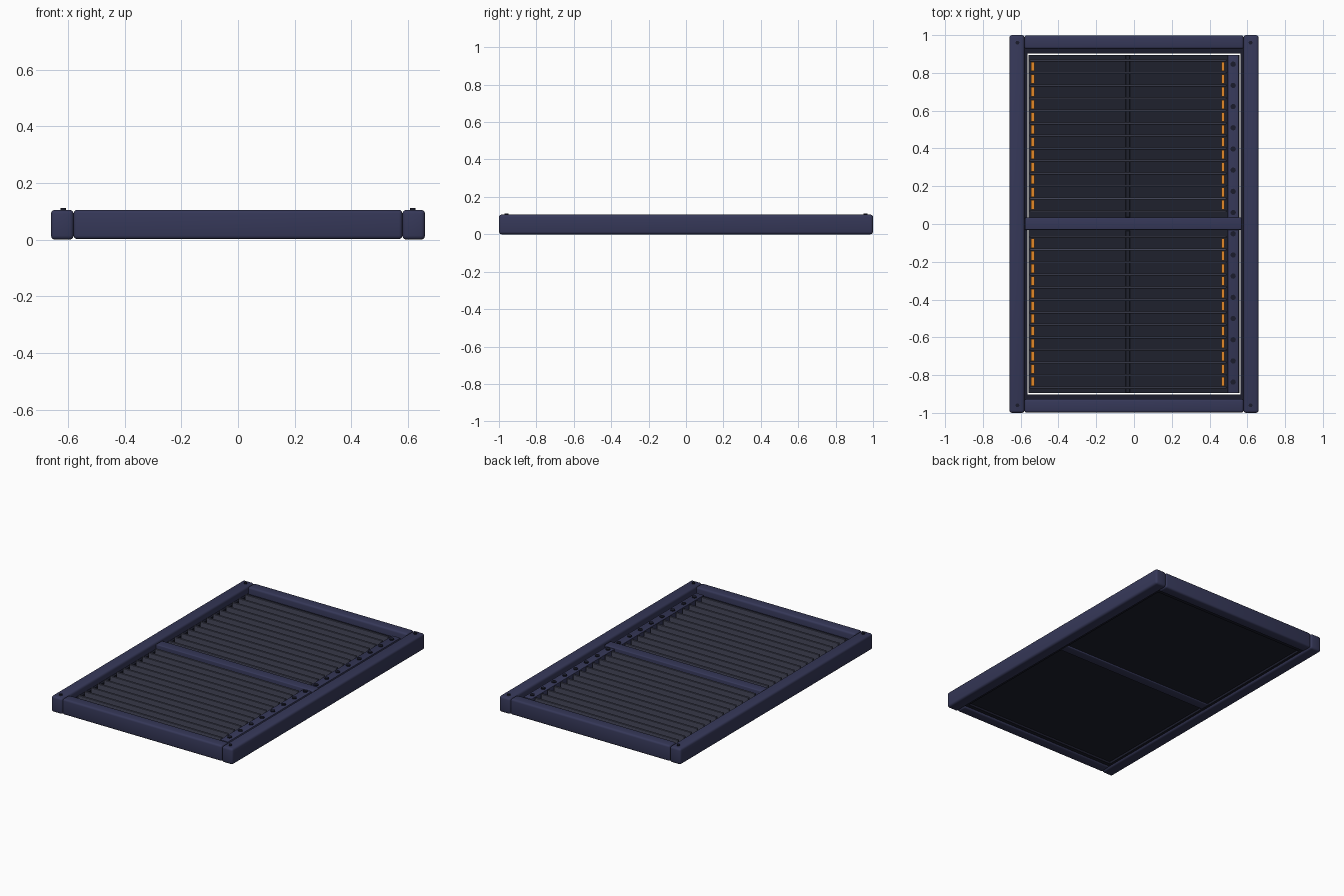
import bpy, bmesh, math
from mathutils import Matrix, Vector

if "Cube" in bpy.data.objects:
    bpy.data.objects.remove(bpy.data.objects["Cube"])


def material(name, rgb):
    m = bpy.data.materials.new(name)
    m.diffuse_color = (*rgb, 1)
    m.use_nodes = True
    m.node_tree.nodes["Principled BSDF"].inputs["Base Color"].default_value = m.diffuse_color
    return m


FRAME = material("frame_blue", (0.036, 0.039, 0.098))
BLADE = material("blade_grey", (0.062, 0.066, 0.105))
PANEL = material("panel_dark", (0.013, 0.015, 0.027))
DARK = material("fastener_dark", (0.011, 0.012, 0.025))
ORANGE = material("clip_orange", (0.78, 0.25, 0.02))


def finish(bm, name, mat):
    me = bpy.data.meshes.new(name)
    bm.to_mesh(me)
    bm.free()
    me.materials.append(mat)
    ob = bpy.data.objects.new(name, me)
    bpy.context.collection.objects.link(ob)
    bpy.ops.object.select_all(action='DESELECT')
    bpy.context.view_layer.objects.active = ob
    ob.select_set(True)
    bpy.ops.object.shade_smooth_by_angle(angle=math.radians(35))
    return ob


def add_box(bm, x, y, z):
    """Box from (min, max) ranges."""
    size = Vector((x[1] - x[0], y[1] - y[0], z[1] - z[0]))
    mid = Vector((x[0] + x[1], y[0] + y[1], z[0] + z[1])) / 2
    bmesh.ops.create_cube(bm, size=1, matrix=Matrix.Translation(mid) @ Matrix.Diagonal((*size, 1)))


def boxes(name, ranges, mat, bevel=0.0, segments=3):
    bm = bmesh.new()
    for r in ranges:
        add_box(bm, *r)
    if bevel:
        bmesh.ops.bevel(bm, geom=bm.edges[:], offset=bevel, segments=segments,
                        profile=0.5, affect='EDGES')
    return finish(bm, name, mat)


def studs(name, points, radius, z0, z1, mat):
    bm = bmesh.new()
    for x, y in points:
        bmesh.ops.create_cone(bm, cap_ends=True, segments=16, radius1=radius, radius2=radius,
                              depth=z1 - z0, matrix=Matrix.Translation((x, y, (z0 + z1) / 2)))
    return finish(bm, name, mat)


# outer frame: side stiles and end rails
for side, s in (("left", -1), ("right", 1)):
    boxes(side + "_stile", [(sorted((s * 0.58, s * 0.66)), (-1, 1), (0, 0.105))], FRAME, 0.014)
for side, s in (("front", -1), ("back", 1)):
    boxes(side + "_rail", [((-0.58, 0.58), sorted((s * 0.927, s * 0.998)), (0.002, 0.105))],
          FRAME, 0.012)

# recessed lip around the opening
boxes("inner_lip",
      [(sorted((s * 0.564, s * 0.59)), (-0.94, 0.94), (0.012, 0.06)) for s in (-1, 1)] +
      [((-0.564, 0.564), sorted((s * 0.902, s * 0.94)), (0.012, 0.06)) for s in (-1, 1)], DARK)

# middle rail
boxes("middle_rail", [((-0.577, 0.57), (-0.031, 0.034), (0.014, 0.095))], FRAME, 0.006)

# backing panel, with a hairline gap to the lip
boxes("back_panel", [((-0.558, 0.558), (-0.896, 0.896), (0.022, 0.034))], PANEL)

# centre support bars behind the blades
boxes("centre_bars", [((-0.046, -0.02), sorted((s * 0.034, s * 0.895)), (0.03, 0.044))
                      for s in (-1, 1)], PANEL, 0.003, 1)

# upright blades and the clips between them
pitch, first, count = 0.0665, 0.0685, 13
for half, s in (("back", 1), ("front", -1)):
    ys = [s * (first + i * pitch) for i in range(count)]
    boxes(half + "_blades", [((-0.553, 0.49), (y - 0.006, y + 0.006), (0.032, 0.088)) for y in ys],
          BLADE, 0.002, 1)
    mids = [(a + b) / 2 for a, b in zip(ys, ys[1:])]
    boxes(half + "_clips", [((x - 0.009, x + 0.009), (y - 0.024, y + 0.024), (0.03, 0.044))
                            for y in mids for x in (-0.537, 0.471)], ORANGE)

# perforated-look side strip with studs
boxes("side_strip", [((0.496, 0.555), (-0.896, 0.896), (0.03, 0.086))], FRAME, 0.003, 2)
studs("strip_studs", [(0.525, 0.846 - i * 0.1122) for i in range(16)], 0.014, 0.08, 0.092, DARK)

# corner pegs
studs("corner_pegs", [(x, y) for x in (-0.617, 0.617) for y in (-0.96, 0.96)],
      0.01, 0.095, 0.112, DARK)
